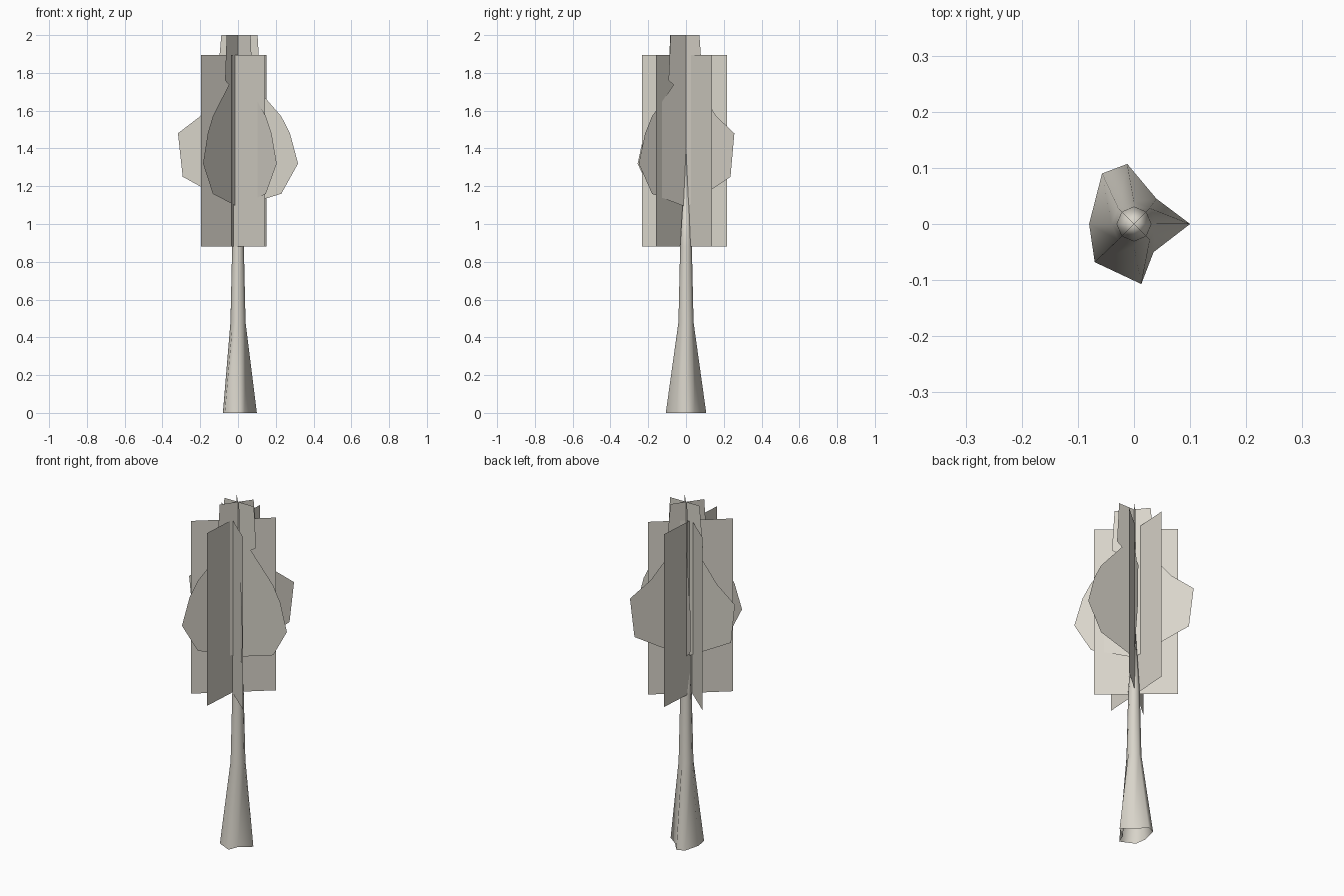
import bpy
import bmesh
from math import cos, sin, radians
from mathutils import Vector

cube = bpy.data.objects.get("Cube")
if cube:
    bpy.data.objects.remove(cube, do_unlink=True)


def make_material(name, rgb):
    mat = bpy.data.materials.new(name)
    mat.use_nodes = True
    mat.diffuse_color = (*rgb, 1)
    mat.node_tree.nodes["Principled BSDF"].inputs["Base Color"].default_value = (*rgb, 1)
    return mat


pale = make_material("pale warm grey", (0.69, 0.66, 0.59))


def finish(bm, name):
    mesh = bpy.data.meshes.new(name)
    bm.to_mesh(mesh)
    bm.free()
    mesh.materials.append(pale)
    obj = bpy.data.objects.new(name, mesh)
    bpy.context.collection.objects.link(obj)
    return obj


def card(name, outline, start, end):
    """Flat upright card; outline u runs 0 at start to 1 at end."""
    bm = bmesh.new()
    a, b = Vector(start), Vector(end)
    verts = []
    for u, z in outline:
        p = a.lerp(b, u)
        verts.append(bm.verts.new((p.x, p.y, z)))
    bm.faces.new(verts)
    return finish(bm, name)


# Trunk: flared irregular foot, slim round shaft, pointed tip, open underneath
foot = [(0.10, 0), (0.04, 0.045), (-0.012, 0.107), (-0.057, 0.09),
        (-0.08, 0), (-0.07, -0.068), (0.013, -0.107), (0.035, -0.05)]
bm = bmesh.new()
rings = [[bm.verts.new((x, y, 0)) for x, y in foot]]
for radius, z in [(0.04, 0.48), (0.031, 0.88)]:
    rings.append([bm.verts.new((radius * cos(radians(45 * i)),
                                radius * sin(radians(45 * i)), z)) for i in range(8)])
tip = bm.verts.new((0, 0, 1.4))
for i in range(8):
    j = (i + 1) % 8
    for low, high in zip(rings, rings[1:]):
        bm.faces.new((low[i], low[j], high[j], high[i]))
    bm.faces.new((rings[-1][i], rings[-1][j], tip))
for f in bm.faces:
    f.smooth = True
finish(bm, "trunk")

# Tall rectangular foliage cards
rectangle = [(0, 0.88), (1, 0.88), (1, 1.895), (0, 1.895)]
for i, (start, end) in enumerate([((-0.197, -0.157), (0.15, 0.138)),
                                  ((-0.197, 0.13), (0.143, -0.16)),
                                  ((-0.038, -0.234), (-0.01, 0.218))]):
    card(f"tall_foliage_card_{i + 1}", rectangle, start, end)

# Broad leaf-shaped cards, u = 0 on the trunk axis
leaf = [(0, 1.09), (0.72, 1.16), (1, 1.32), (0.865, 1.48), (0.72, 1.57),
        (0.2, 1.76), (0, 1.81), (-0.43, 1.65), (-0.63, 1.57), (-1, 1.48), (-0.92, 1.25)]
crown = [(0, 1.68), (1, 1.76), (0.88, 2), (-0.75, 2), (-0.93, 1.76)]
directions = [(0.318, 0), (-0.185, -0.256), (0.205, -0.25)]
for i, (x, y) in enumerate(directions):
    card(f"broad_leaf_card_{i + 1}", leaf, (0, 0), (x, y))
    # Small crown cards at the top
    card(f"crown_card_{i + 1}", crown, (0, 0), (x * 0.37, y * 0.37))
